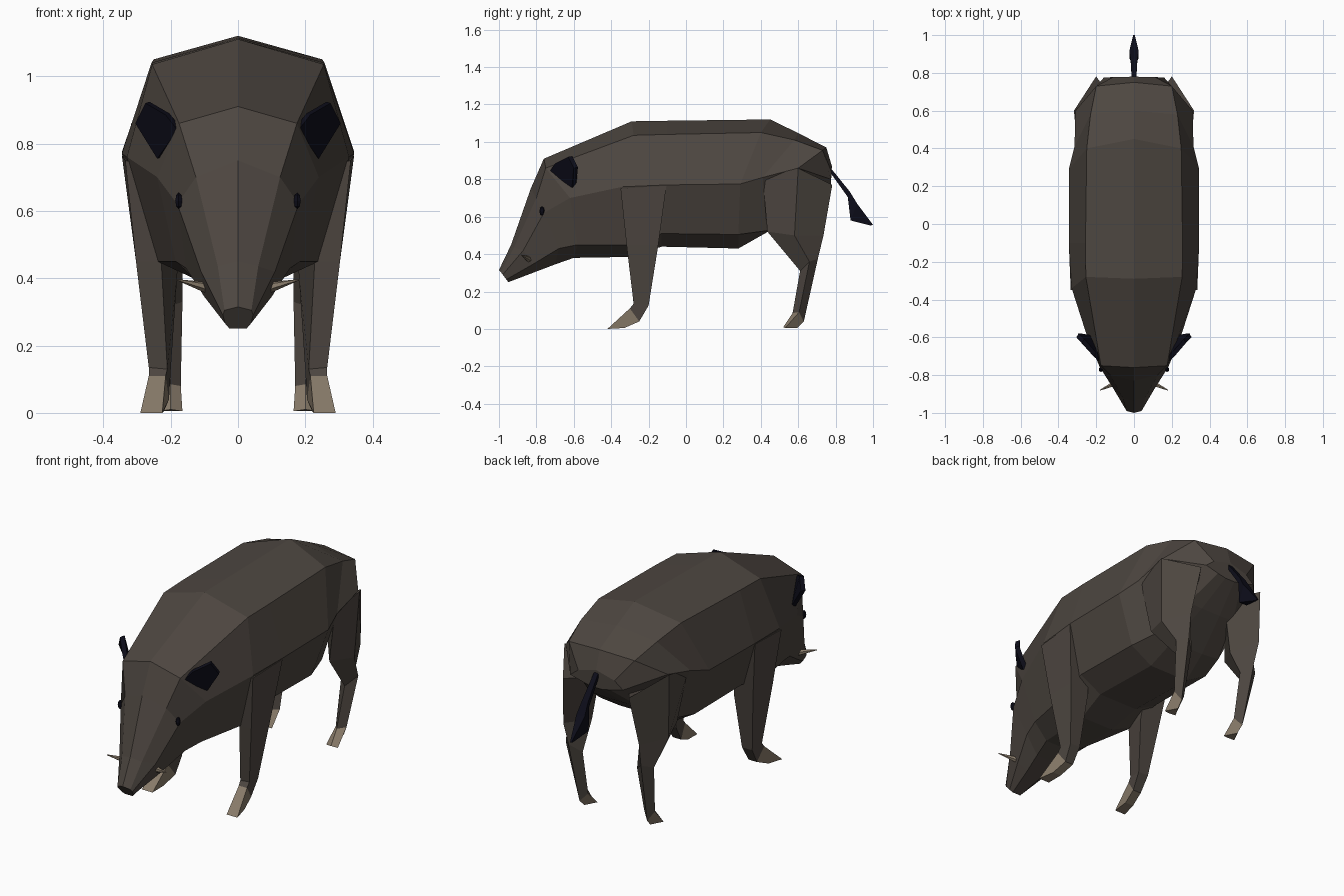
import bpy, bmesh
from mathutils import Vector


def material(name, rgb):
    m = bpy.data.materials.new(name)
    m.diffuse_color = (*rgb, 1)
    return m


HIDE = material("hide", (0.075, 0.062, 0.052))
HORN = material("horn", (0.25, 0.2, 0.145))
BLACK = material("black", (0.004, 0.004, 0.01))


def finish(name, bm, mat, mirror=False):
    bmesh.ops.recalc_face_normals(bm, faces=bm.faces)
    me = bpy.data.meshes.new(name)
    bm.to_mesh(me)
    bm.free()
    me.materials.append(mat)
    ob = bpy.data.objects.new(name, me)
    bpy.context.collection.objects.link(ob)
    if mirror:
        ob.modifiers.new("mirror", 'MIRROR').use_mirror_merge = False
    return ob


def loft(name, rings, mat, mirror=False):
    """Skin a stack of equal-sized rings and cap both ends."""
    bm = bmesh.new()
    vs = [[bm.verts.new(p) for p in r] for r in rings]
    n = len(vs[0])
    for a, b in zip(vs, vs[1:]):
        for i in range(n):
            j = (i + 1) % n
            bm.faces.new((a[i], a[j], b[j], b[i]))
    bm.faces.new(vs[0])
    bm.faces.new(vs[-1])
    return finish(name, bm, mat, mirror)


# Body and head: five rails running from snout to rump
spine = [(0, -1.0, .315), (0, -.935, .45), (0, -.83, .75), (0, -.76, .91), (0, -.29, 1.11),
         (0, -.1, 1.113), (0, .45, 1.12), (0, .6, 1.047), (0, .75, .97), (0, .78, .87)]
shoulder = [(.04, -.99, .305), (.06, -.92, .435), (.125, -.8, .7), (.175, -.75, .86), (.255, -.28, 1.035),
            (.257, -.1, 1.04), (.25, .4, 1.05), (.23, .58, 1.01), (.2, .73, .955), (.11, .778, .84)]
flank = [(.045, -.98, .29), (.11, -.87, .42), (.18, -.76, .62), (.24, -.62, .7), (.33, -.34, .76),
         (.345, -.1, .77), (.345, .29, .775), (.315, .41, .81), (.31, .6, .86), (.16, .775, .8)]
low = [(.038, -.96, .265), (.1, -.82, .345), (.155, -.68, .43), (.185, -.58, .45), (.24, -.3, .45),
       (.25, -.13, .51), (.25, .28, .505), (.21, .43, .525), (.15, .62, .65), (.08, .775, .78)]
belly = [(.025, -.95, .25), (.05, -.8, .307), (.07, -.7, .345), (.09, -.6, .38), (.1, -.3, .385),
         (.12, -.13, .44), (.12, .28, .43), (.1, .43, .515), (.06, .62, .645), (.03, .775, .77)]
rings = []
for half in zip(spine, shoulder, flank, low, belly):
    rings.append(list(half) + [(-x, y, z) for x, y, z in reversed(half[1:])])
loft("body", rings, HIDE)

# Front legs: rings ordered outer front, outer back, inner back, inner front
front = [
    [(.335, -.35, .75), (.345, -.105, .765), (.2, -.11, .74), (.22, -.34, .72)],
    [(.303, -.318, .45), (.303, -.148, .45), (.18, -.16, .42), (.228, -.315, .45)],
    [(.265, -.28, .135), (.262, -.2, .125), (.2, -.2, .125), (.21, -.28, .13)],
    [(.265, -.3, .11), (.255, -.25, .04), (.205, -.25, .04), (.215, -.3, .11)],
    [(.29, -.42, 0), (.27, -.33, .005), (.22, -.33, .005), (.225, -.42, 0)],
]
loft("front_legs", front[:4], HIDE, True)
loft("front_hooves", front[3:], HORN, True)

# Hind legs: rings ordered front, outer, back, inner
hind = [
    [(.3, .41, .81), (.318, .6, .86), (.2, .782, .77), (.09, .62, .75)],
    [(.25, .435, .52), (.3, .58, .5), (.23, .735, .5), (.165, .58, .48)],
    [(.22, .61, .31), (.268, .66, .36), (.22, .705, .375), (.165, .66, .33)],
    [(.2, .57, .085), (.235, .605, .09), (.205, .63, .04), (.17, .605, .08)],
    [(.2, .52, .01), (.235, .53, .005), (.2, .595, .005), (.165, .53, .005)],
]
loft("hind_legs", hind[:4], HIDE, True)
loft("hind_hooves", hind[3:], HORN, True)

# Ears: a thick flat leaf
leaf = [(.18, -.73, .84), (.215, -.7, .885), (.275, -.63, .92), (.305, -.6, .86), (.24, -.61, .755)]
back = Vector((-.012, .022, .004))
loft("ears", [leaf, [Vector(p) + back for p in leaf]], BLACK, True)

# Eyes: small diamonds set into the face
bm = bmesh.new()
bmesh.ops.create_uvsphere(bm, u_segments=6, v_segments=4, radius=1)
for v in bm.verts:
    v.co = Vector((.176, -.77, .63)) + Vector((v.co.x * .012, v.co.y * .014, v.co.z * .025))
finish("eyes", bm, BLACK, True)

# Tusks: short cones pointing out of the jaw
base, tip = Vector((.085, -.835, .37)), Vector((.18, -.88, .395))
bm = bmesh.new()
bmesh.ops.create_cone(bm, cap_ends=True, segments=6, radius1=.018, radius2=.002,
                      depth=(tip - base).length)
rot = Vector((0, 0, 1)).rotation_difference(tip - base)
for v in bm.verts:
    v.co = rot @ v.co + (base + tip) / 2
finish("tusks", bm, HORN, True)

# Tail: thin strip ending in a tuft; (half width, upper y, z, lower y, z)
tail = [(.012, .77, .865, .765, .845), (.018, .875, .735, .865, .705),
        (.025, .915, .67, .88, .58), (.004, 1.0, .556, .985, .553)]
loft("tail", [[(-w, y, z), (w, y, z), (w, a, b), (-w, a, b)] for w, y, z, a, b in tail], BLACK)
